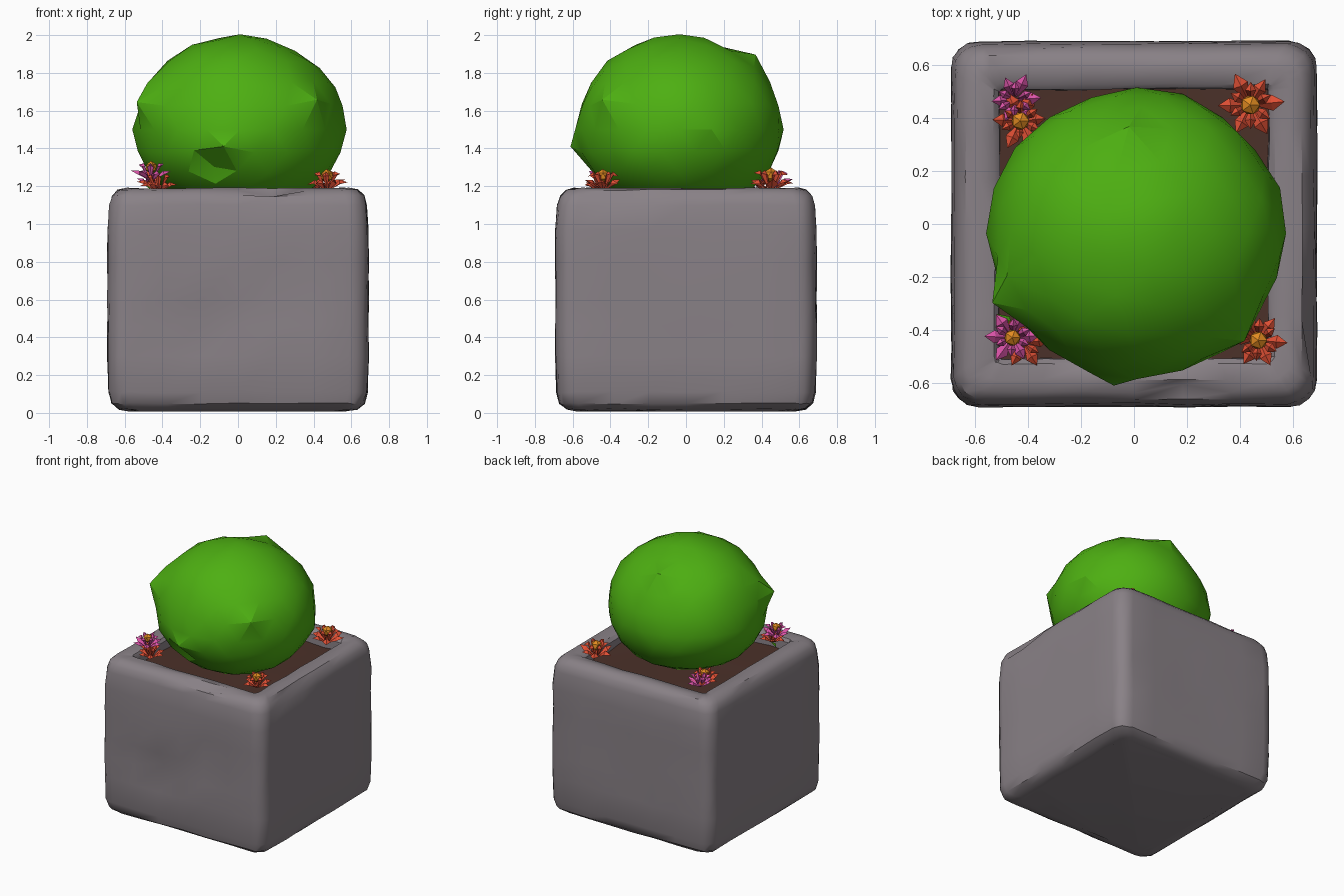
import bpy, bmesh, math, random
from mathutils import Vector

random.seed(4)
cube = bpy.data.objects.get("Cube")
if cube:
    bpy.data.objects.remove(cube, do_unlink=True)


def material(name, rgb):
    m = bpy.data.materials.new(name)
    m.use_nodes = True
    m.diffuse_color = (*rgb, 1)
    m.node_tree.nodes["Principled BSDF"].inputs["Base Color"].default_value = (*rgb, 1)
    return m


stone = material("stone grey", (0.25, 0.22, 0.24))
soil = material("soil brown", (0.07, 0.03, 0.022))
leaf = material("leaf green", (0.075, 0.43, 0.006))
red = material("petal red", (0.75, 0.08, 0.035))
pink = material("petal pink", (0.72, 0.09, 0.4))
orange = material("flower orange", (0.76, 0.26, 0.015))


def finish(bm, name, mats, angle=None):
    bmesh.ops.recalc_face_normals(bm, faces=bm.faces)
    mesh = bpy.data.meshes.new(name)
    bm.to_mesh(mesh)
    bm.free()
    for m in mats:
        mesh.materials.append(m)
    ob = bpy.data.objects.new(name, mesh)
    bpy.context.collection.objects.link(ob)
    if angle:
        bpy.ops.object.select_all(action='DESELECT')
        ob.select_set(True)
        bpy.context.view_layer.objects.active = ob
        bpy.ops.object.shade_smooth_by_angle(angle=math.radians(angle))
    return ob


def rounded_square(half, radius, z, cuts=6, arc=4):
    """Points round a square: straight side, then corner arc, four times."""
    points = []
    flat = half - radius
    for side in range(4):
        turn = side * math.pi / 2
        local = [(half, -flat + 2 * flat * i / cuts) for i in range(cuts)]
        for i in range(arc):
            a = i / arc * math.pi / 2
            local.append((flat + radius * math.cos(a), flat + radius * math.sin(a)))
        for x, y in local:
            points.append(Vector((x * math.cos(turn) - y * math.sin(turn),
                                  x * math.sin(turn) + y * math.cos(turn), z)))
    return points


# Planter: worn stone block lofted from the base, over the rim, into the hollow
bm = bmesh.new()
profile = [(0.57, 0.08, 0.01), (0.63, 0.09, 0.02), (0.67, 0.1, 0.05), (0.685, 0.1, 0.11),
           (0.69, 0.1, 0.3), (0.69, 0.1, 0.46), (0.69, 0.1, 0.6), (0.69, 0.1, 0.8),
           (0.69, 0.1, 0.97), (0.68, 0.1, 1.1), (0.665, 0.1, 1.15), (0.635, 0.09, 1.18),
           (0.59, 0.07, 1.19), (0.53, 0.03, 1.18), (0.51, 0.01, 1.16), (0.505, 0.01, 1.0)]
rings = []
for half, radius, z in profile:
    ring = []
    for p in rounded_square(half, radius, z):
        worn = Vector([random.uniform(-0.004, 0.004) for _ in range(3)])
        ring.append(bm.verts.new(p + worn))
    rings.append(ring)
for lower, upper in zip(rings, rings[1:]):
    n = len(lower)
    for i in range(n):
        bm.faces.new((lower[i], lower[(i + 1) % n], upper[(i + 1) % n], upper[i]))
bm.faces.new(rings[0][::-1])
bm.faces.new(rings[-1])


def dent(bm, spot, push):
    v = min(bm.verts, key=lambda v: (v.co - Vector(spot)).length)
    v.co += Vector(push)


# Chips in the front face and rim
dent(bm, (-0.2, -0.69, 0.5), (0.03, 0.04, 0.04))
dent(bm, (0.2, -0.69, 0.6), (-0.02, 0.02, 0))
dent(bm, (0.25, -0.64, 1.18), (0, 0.03, -0.04))
dent(bm, (0.68, -0.3, 1.13), (-0.03, 0, -0.02))
finish(bm, "stone_planter", [stone], 35)

# Soil: uneven sheet inside the hollow
bm = bmesh.new()
bmesh.ops.create_grid(bm, x_segments=7, y_segments=7, size=0.515)
for v in bm.verts:
    v.co.z = 1.1 + random.uniform(-0.012, 0.012)
finish(bm, "soil", [soil], 30)

# Bush: roughly clipped ball, flatter underneath
bm = bmesh.new()
bmesh.ops.create_icosphere(bm, subdivisions=3, radius=1)
for v in bm.verts:
    d = v.co.normalized() * random.uniform(0.985, 1.02)
    v.co = Vector((0.01 + d.x * 0.56, -0.035 + d.y * 0.545,
                   1.5 + d.z * (0.495 if d.z > 0 else 0.44)))
dent(bm, (-0.48, -0.25, 1.66), (-0.06, -0.02, 0.02))
dent(bm, (-0.46, -0.18, 1.72), (-0.04, 0, 0))
dent(bm, (-0.12, -0.57, 1.4), (0, -0.06, 0.02))
dent(bm, (-0.02, 0.32, 1.85), (0, 0.03, 0.04))
dent(bm, (0.4, -0.35, 1.62), (0.03, -0.03, 0.02))
dent(bm, (-0.1, -0.55, 1.3), (0.02, 0.05, 0))
finish(bm, "bush", [leaf], 22)


def flower(name, centre, size, petals, colour, heart=True):
    """Faceted blossom: two tiers of folded petals round an orange heart."""
    bm = bmesh.new()
    c = Vector(centre)

    def polar(a, r, z):
        return bm.verts.new(c + Vector((r * math.cos(a), r * math.sin(a), z)) * size)

    for tier, (reach, lift) in enumerate(((1.0, 0.1), (0.7, 0.5))):
        for i in range(petals):
            a = (i + tier / 2) * math.tau / petals + random.uniform(-0.12, 0.12)
            r = reach * random.uniform(0.88, 1.12)
            w = 2.1 / petals
            base = polar(a, 0.08, -0.3)
            mid = polar(a, r * 0.6, lift + 0.12)
            left = polar(a - w, r * 0.68, lift - 0.08)
            right = polar(a + w, r * 0.68, lift - 0.08)
            tip = polar(a, r, lift + random.uniform(-0.12, 0.15))
            for f in ((base, left, mid), (base, mid, right),
                      (left, tip, mid), (mid, tip, right)):
                bm.faces.new(f)
    if heart:
        ball = bmesh.ops.create_icosphere(bm, subdivisions=1, radius=size * 0.34)
        for v in ball["verts"]:
            v.co += c + Vector((0, 0, size * 0.4))
        for f in {f for v in ball["verts"] for f in v.link_faces}:
            f.material_index = 1
    finish(bm, name, [colour, orange])


# Flowers in the four corners
flower("back_left_red_flower", (0.44, 0.45, 1.21), 0.12, 6, red)
flower("front_left_red_flower", (0.47, -0.44, 1.21), 0.11, 6, red)
flower("front_right_red_flower", (-0.42, -0.45, 1.2), 0.1, 6, red, False)
flower("front_right_pink_flower", (-0.46, -0.43, 1.26), 0.1, 6, pink)
flower("back_right_red_flower", (-0.43, 0.39, 1.21), 0.11, 6, red)
flower("back_right_pink_flower", (-0.45, 0.47, 1.22), 0.1, 6, pink, False)

# Small leaf beside the front right flowers
bm = bmesh.new()
points = [(-0.46, -0.4, 1.18), (-0.5, -0.37, 1.21), (-0.52, -0.34, 1.2), (-0.47, -0.35, 1.22)]
bm.faces.new([bm.verts.new(p) for p in points])
finish(bm, "flower_leaf", [leaf])
